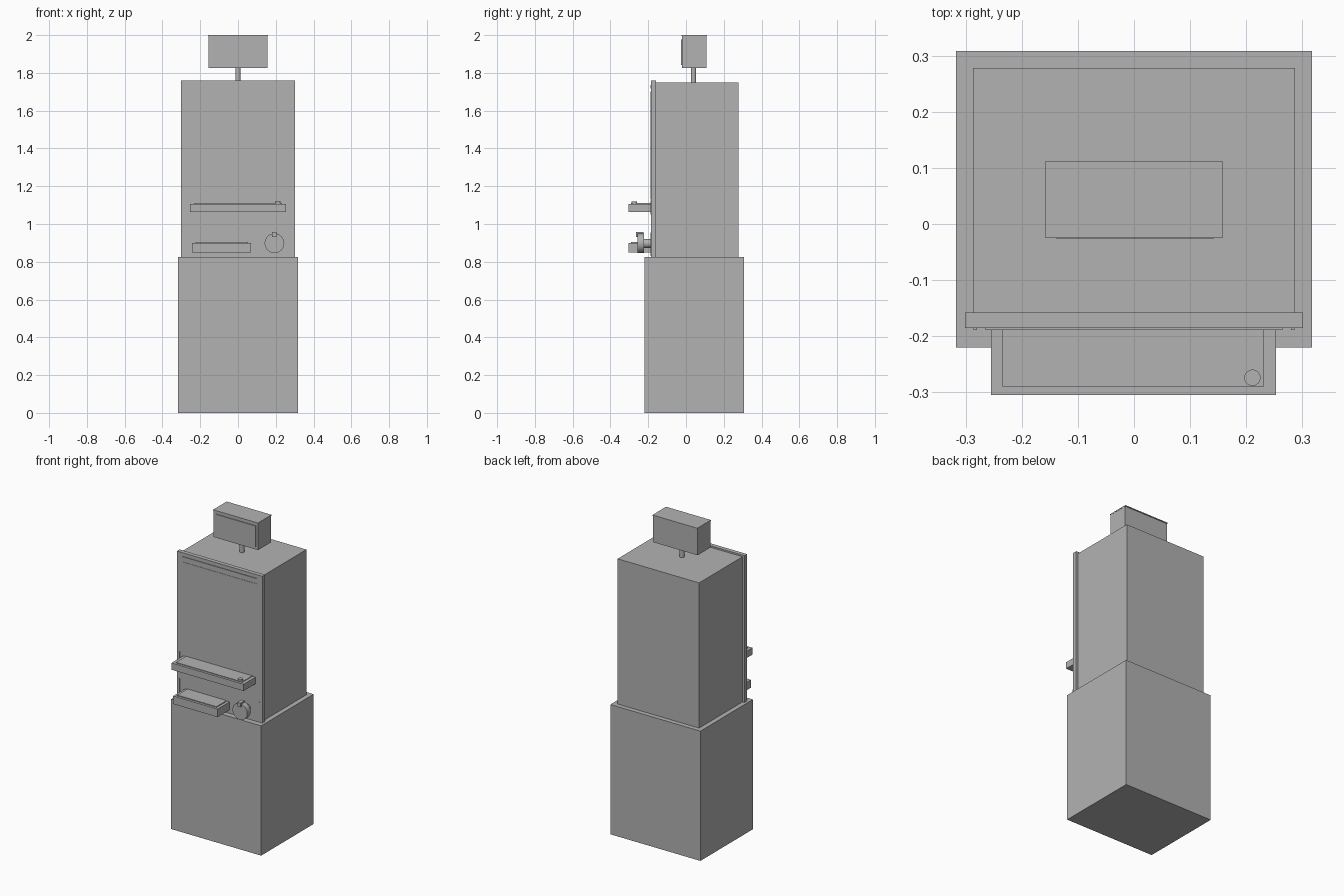
import bpy, math

grey = bpy.data.materials.new("plain grey")
grey.diffuse_color = (0.448, 0.448, 0.448, 1)


def box(name, x0, x1, y0, y1, z0, z1):
    """Box given by its limits along each axis."""
    bpy.ops.mesh.primitive_cube_add(size=1, location=((x0 + x1) / 2, (y0 + y1) / 2, (z0 + z1) / 2))
    ob = bpy.context.object
    ob.name = name
    ob.scale = (x1 - x0, y1 - y0, z1 - z0)
    bpy.ops.object.transform_apply(location=False, rotation=False, scale=True)
    ob.data.materials.append(grey)
    return ob


def rod(name, loc, radius, depth, forward=False, sides=32):
    """Cylinder, upright or pointing forward."""
    bpy.ops.mesh.primitive_cylinder_add(vertices=sides, radius=radius, depth=depth, location=loc,
                                        rotation=(math.pi / 2 if forward else 0, 0, 0))
    ob = bpy.context.object
    ob.name = name
    ob.data.materials.append(grey)
    bpy.ops.object.shade_smooth_by_angle()
    return ob


# Base and upper cabinet
box("base", -0.317, 0.317, -0.22, 0.308, 0, 0.826)
box("cabinet", -0.287, 0.287, -0.16, 0.278, 0.826, 1.75)
box("front_panel", -0.301, 0.301, -0.185, -0.158, 0.826, 1.76)

# Thin details on the front panel
box("screen", -0.265, 0.265, -0.187, -0.184, 1.13, 1.702)
box("top_trim", -0.265, 0.265, -0.189, -0.184, 1.717, 1.737)
for side, x in (("left", -0.283), ("right", 0.283)):
    box(side + "_upper_strip", x - 0.003, x + 0.003, -0.189, -0.184, 1.05, 1.125)
    box(side + "_lower_strip", x - 0.003, x + 0.003, -0.189, -0.184, 0.83, 0.955)

# Upper shelf with its pad and push button
box("upper_shelf", -0.255, 0.253, -0.305, -0.185, 1.063, 1.106)
box("upper_shelf_pad", -0.234, 0.232, -0.29, -0.188, 1.105, 1.11)
rod("push_button", (0.211, -0.274, 1.112), 0.0145, 0.016)

# Lower tray
box("lower_tray", -0.243, 0.07, -0.305, -0.185, 0.848, 0.899)
box("lower_tray_pad", -0.225, 0.052, -0.29, -0.188, 0.898, 0.904)

# Round knob on a shaft with a small tab
rod("knob_shaft", (0.193, -0.203, 0.897), 0.024, 0.04, True)
rod("knob", (0.193, -0.24, 0.898), 0.052, 0.034, True)
box("knob_tab", 0.181, 0.205, -0.266, -0.224, 0.932, 0.958)

# Post and display on top
rod("post", (0, 0.04, 1.788), 0.014, 0.08)
box("display", -0.157, 0.157, -0.022, 0.108, 1.826, 1.995)
box("display_cap", -0.158, 0.158, -0.025, 0.112, 1.994, 2.0)
box("display_screen", -0.138, 0.142, -0.027, -0.021, 1.842, 1.977)
